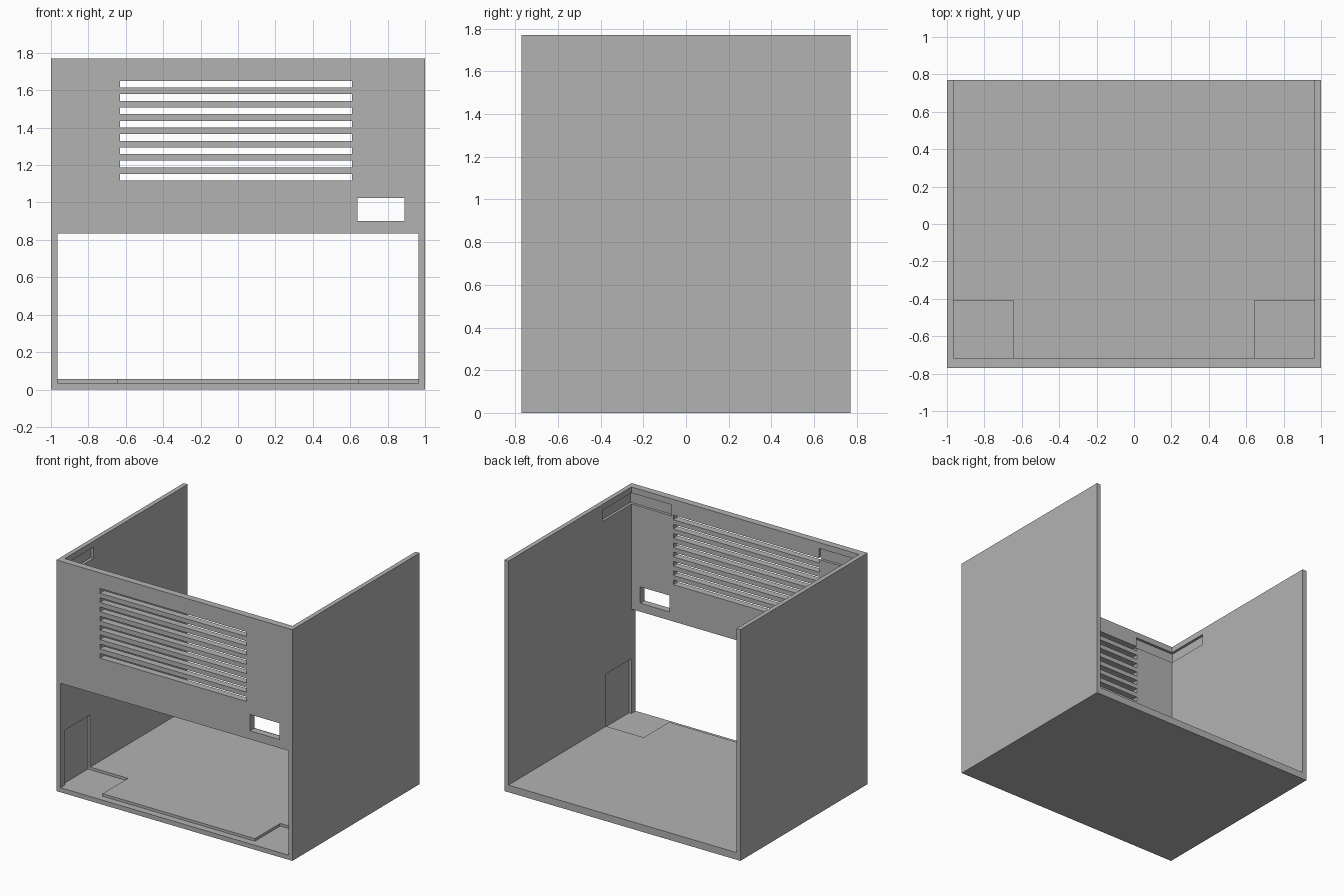
import bpy
import bmesh

if "Cube" in bpy.data.objects:
    bpy.data.objects.remove(bpy.data.objects["Cube"], do_unlink=True)

# Single grey material
GREY = (0.45, 0.45, 0.45, 1.0)
grey = bpy.data.materials.new("plain_grey")
grey.use_nodes = True
grey.diffuse_color = GREY
grey.node_tree.nodes["Principled BSDF"].inputs["Base Color"].default_value = GREY

# Overall dimensions
HALF_X, HALF_Y, HEIGHT = 1.0, 0.77, 1.77
IN_X = 0.965            # inner face of the side walls
IN_Y = -0.717           # inner face of the front panel
FLOOR = 0.055           # top of the floor
RAIL = 0.035            # bottom rail under the front opening
DEPTH = 0.02            # depth of the corner recesses
OUT = 0.1               # cutter overshoot


def box(name, x, y, z):
    """Box object spanning the given (min, max) ranges."""
    bm = bmesh.new()
    bmesh.ops.create_cube(bm, size=1)
    for v in bm.verts:
        v.co = [r[0] if c < 0 else r[1] for c, r in zip(v.co, (x, y, z))]
    mesh = bpy.data.meshes.new(name)
    bm.to_mesh(mesh)
    bm.free()
    obj = bpy.data.objects.new(name, mesh)
    bpy.context.scene.collection.objects.link(obj)
    return obj


housing = box("housing", (-HALF_X, HALF_X), (-HALF_Y, HALF_Y), (0, HEIGHT))
housing.data.materials.append(grey)
cutters = []


def cut(x, y, z):
    cutter = box("cutter", x, y, z)
    cutter.hide_render = True
    mod = housing.modifiers.new("cut", "BOOLEAN")
    mod.operation = "DIFFERENCE"
    mod.solver = "EXACT"
    mod.object = cutter
    cutters.append(cutter)


through = (-HALF_Y - OUT, IN_Y + OUT)

# Hollow interior, open at the top and back
cut((-IN_X, IN_X), (IN_Y, HALF_Y + OUT), (FLOOR, HEIGHT + OUT))

# Large front opening above the bottom rail
cut((-IN_X, IN_X), (-HALF_Y - OUT, IN_Y), (RAIL, 0.835))

# Small switch window
cut((0.64, 0.89), through, (0.90, 1.025))

# Ventilation slots
for i in range(8):
    z = 1.117 + i * 0.071
    cut((-0.63, 0.61), through, (z, z + 0.036))

# Corner recesses, mirrored left and right
for side in (-1, 1):
    def span(a, b):
        return tuple(sorted((side * a, side * b)))
    # bottom corner, let into floor and side wall
    cut(span(0.645, IN_X + DEPTH), (IN_Y, -0.41), (RAIL, 0.455))
    # top corner, let into front panel and side wall
    cut(span(0.625, IN_X + DEPTH), (IN_Y - DEPTH, -0.37), (1.64, 1.725))

# Bake the cuts and remove the cutters
deps = bpy.context.evaluated_depsgraph_get()
baked = bpy.data.meshes.new_from_object(housing.evaluated_get(deps))
housing.modifiers.clear()
housing.data = baked
baked.name = "housing"
baked.materials.clear()
baked.materials.append(grey)
for poly in baked.polygons:
    poly.material_index = 0
    poly.use_smooth = False
for cutter in cutters:
    bpy.data.objects.remove(cutter, do_unlink=True)
